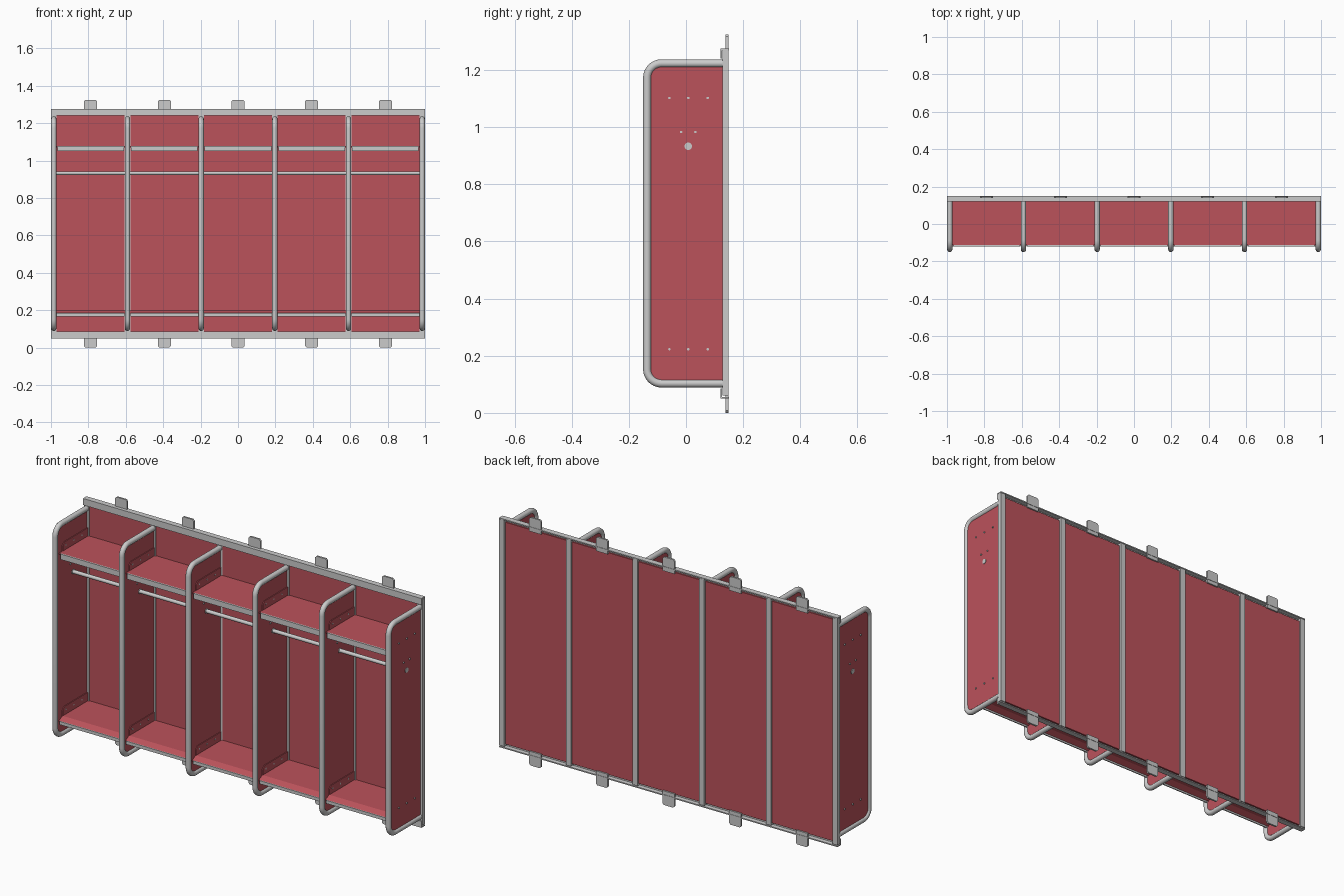
import bpy, bmesh, math

if "Cube" in bpy.data.objects:
    bpy.data.objects.remove(bpy.data.objects["Cube"])

PITCH = 0.394
DIVIDERS = [(i - 2.5) * PITCH for i in range(6)]
BAYS = [(i - 2) * PITCH for i in range(5)]

red = bpy.data.materials.new("red_panel")
red.diffuse_color = (0.50, 0.085, 0.105, 1)
red.use_nodes = True
red.node_tree.nodes["Principled BSDF"].inputs["Base Color"].default_value = red.diffuse_color


def finish(name, bm, mat=None):
    bmesh.ops.recalc_face_normals(bm, faces=bm.faces)
    me = bpy.data.meshes.new(name)
    bm.to_mesh(me)
    bm.free()
    ob = bpy.data.objects.new(name, me)
    bpy.context.collection.objects.link(ob)
    if mat:
        me.materials.append(mat)
    return ob


def extrude_x(name, profile, x0, x1, mat=None):
    """Extrude a (y, z) outline along x."""
    bm = bmesh.new()
    face = bm.faces.new([bm.verts.new((x0, y, z)) for y, z in profile])
    ext = bmesh.ops.extrude_face_region(bm, geom=[face])
    verts = [v for v in ext["geom"] if isinstance(v, bmesh.types.BMVert)]
    bmesh.ops.translate(bm, verts=verts, vec=(x1 - x0, 0, 0))
    return finish(name, bm, mat)


def box(name, x0, x1, y0, y1, z0, z1, mat=None):
    return extrude_x(name, [(y0, z0), (y1, z0), (y1, z1), (y0, z1)], x0, x1, mat)


def smooth(ob):
    bpy.ops.object.select_all(action='DESELECT')
    ob.select_set(True)
    bpy.context.view_layer.objects.active = ob
    bpy.ops.object.shade_smooth_by_angle(angle=math.radians(35))


def rod_x(name, x0, x1, y, z, r, n):
    pts = [(y + r * math.cos(2 * math.pi * k / n), z + r * math.sin(2 * math.pi * k / n)) for k in range(n)]
    ob = extrude_x(name, pts, x0, x1)
    smooth(ob)
    return ob


def hoop(y_back, y_front, z0, z1, r, n=8):
    """C-shaped (y, z) path, open at the back, with rounded front corners."""
    pts = [(y_back, z0)]
    for cz, a0 in ((z0 + r, 270), (z1 - r, 180)):
        for k in range(n + 1):
            a = math.radians(a0 - 90 * k / n)
            pts.append((y_front + r + r * math.cos(a), cz + r * math.sin(a)))
    return pts + [(y_back, z1)]


path = hoop(0.13, -0.136, 0.103, 1.223, 0.05)

for i, x in enumerate(DIVIDERS):
    # bent tube around each divider
    cu = bpy.data.curves.new("tube_frame", 'CURVE')
    cu.dimensions = '3D'
    cu.bevel_depth = 0.0142
    cu.bevel_resolution = 4
    cu.use_fill_caps = True
    sp = cu.splines.new('POLY')
    sp.points.add(len(path) - 1)
    for p, (y, z) in zip(sp.points, path):
        p.co = (x, y, z, 1)
    tube = bpy.data.objects.new(f"tube_frame_{i}", cu)
    bpy.context.collection.objects.link(tube)
    bpy.ops.object.select_all(action='DESELECT')
    tube.select_set(True)
    bpy.context.view_layer.objects.active = tube
    bpy.ops.object.convert(target='MESH')
    smooth(bpy.context.view_layer.objects.active)
    # divider sheet inside the tube
    extrude_x(f"divider_panel_{i}", path, x - 0.005, x + 0.005, red)
    # rear upright
    box(f"rear_post_{i}", x - 0.015, x + 0.015, 0.127, 0.149, 0.06, 1.268)
    # screws for shelf, bench and hanging rod
    spots = [(y, z) for z in (1.102, 0.223) for y in (-0.058, 0.008, 0.076)]
    spots += [(-0.017, 0.983), (0.033, 0.983)]
    for k, (y, z) in enumerate(spots):
        rod_x(f"screw_{i}_{k}", x - 0.010, x + 0.010, y, z, 0.0045, 10)
    # rod end collar
    rod_x(f"rod_collar_{i}", x - 0.008, x + 0.008, 0.008, 0.933, 0.013, 24)

# hanging rod through all bays
rod_x("hanging_rod", -0.985, 0.985, 0.008, 0.933, 0.010, 24)

# angle-iron rails, top and bottom
for name, edge, s in (("top_rail", 1.275, -1), ("bottom_rail", 0.05, 1)):
    t = 0.006
    extrude_x(name, [(0.12, edge), (0.15, edge), (0.15, edge + s * t), (0.12 + t, edge + s * t),
                     (0.12 + t, edge + s * 0.035), (0.12, edge + s * 0.035)], -1, 1)


def tab(name, x, z_root, z_tip):
    """Mounting tab with clipped outer corners."""
    c = 0.008 if z_tip > z_root else -0.008
    w = 0.035
    pts = [(-w, z_root), (w, z_root), (w, z_tip - c), (w - 0.008, z_tip), (-w + 0.008, z_tip), (-w, z_tip - c)]
    bm = bmesh.new()
    face = bm.faces.new([bm.verts.new((x + px, 0.138, z)) for px, z in pts])
    ext = bmesh.ops.extrude_face_region(bm, geom=[face])
    bmesh.ops.translate(bm, verts=[v for v in ext["geom"] if isinstance(v, bmesh.types.BMVert)], vec=(0, 0.010, 0))
    return finish(name, bm)


for i, x in enumerate(BAYS):
    # back sheet
    box(f"back_panel_{i}", x - 0.184, x + 0.184, 0.131, 0.140, 0.07, 1.255, red)
    # mounting tabs
    tab(f"upper_tab_{i}", x, 1.25, 1.325)
    tab(f"lower_tab_{i}", x, 0.075, 0.0)
    # hat shelf with front lip
    box(f"hat_shelf_{i}", x - 0.190, x + 0.190, -0.112, 0.131, 1.071, 1.078, red)
    box(f"shelf_lip_{i}", x - 0.178, x + 0.178, -0.12, -0.112, 1.05, 1.079)
    # bench shelf with sloped nose
    extrude_x(f"bench_shelf_{i}", [(0.131, 0.198), (-0.085, 0.198), (-0.115, 0.183), (-0.115, 0.176),
                                   (-0.085, 0.190), (0.131, 0.190)], x - 0.190, x + 0.190, red)
    box(f"bench_lip_{i}", x - 0.182, x + 0.182, -0.121, -0.115, 0.167, 0.184)
    # upturned side flanges
    for s in (-1, 1):
        xs = sorted((x + s * 0.188, x + s * 0.192))
        for name, z0, z1 in (("shelf", 1.071, 1.122), ("bench", 0.190, 0.243)):
            extrude_x(f"{name}_flange_{i}_{s}", [(-0.085, z0), (0.13, z0), (0.13, z1), (-0.07, z1), (-0.085, z1 - 0.015)],
                      xs[0], xs[1], red)
